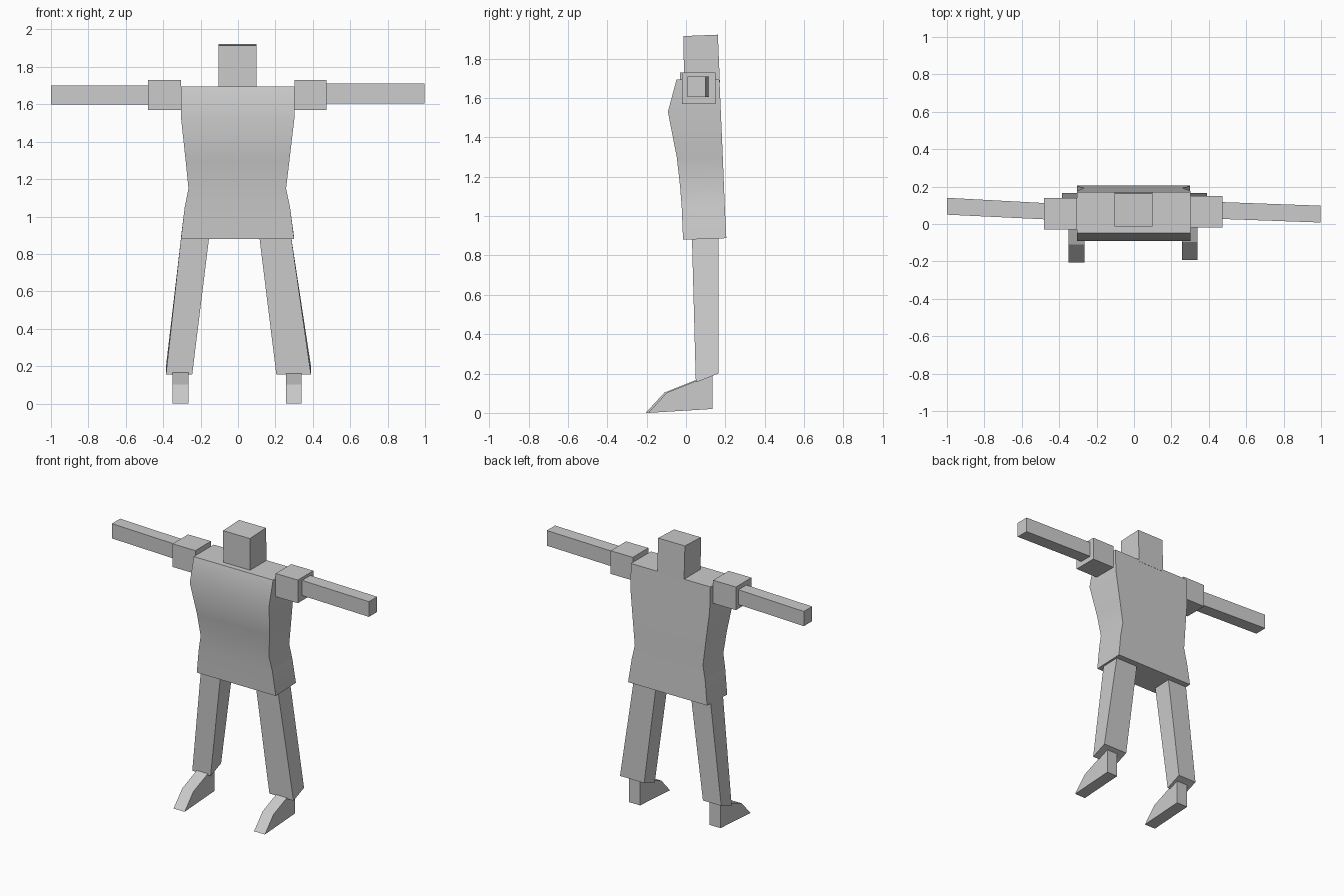
import bpy, bmesh, math

if "Cube" in bpy.data.objects:
    bpy.data.objects.remove(bpy.data.objects["Cube"])

grey = bpy.data.materials.new("plain_grey")
grey.diffuse_color = (0.6, 0.6, 0.6, 1)
grey.use_nodes = True
grey.node_tree.nodes["Principled BSDF"].inputs["Base Color"].default_value = grey.diffuse_color


def loft(name, rings):
    """Solid skin through a list of rings with equal point counts."""
    bm = bmesh.new()
    loops = [[bm.verts.new(p) for p in ring] for ring in rings]
    n = len(loops[0])
    for a, b in zip(loops, loops[1:]):
        for i in range(n):
            j = (i + 1) % n
            bm.faces.new((a[i], a[j], b[j], b[i]))
    bm.faces.new(loops[0][::-1])
    bm.faces.new(loops[-1])
    bmesh.ops.recalc_face_normals(bm, faces=bm.faces)
    mesh = bpy.data.meshes.new(name)
    bm.to_mesh(mesh)
    bm.free()
    mesh.materials.append(grey)
    ob = bpy.data.objects.new(name, mesh)
    bpy.context.collection.objects.link(ob)
    return ob


def level(x0, x1, y0, y1, zf, zb=None):
    """Rectangle across x and y; front and back heights may differ."""
    zb = zf if zb is None else zb
    return [(x0, y0, zf), (x1, y0, zf), (x1, y1, zb), (x0, y1, zb)]


def upright(x, y0, y1, z0, z1):
    """Rectangle across y and z at a given x."""
    return [(x, y0, z0), (x, y1, z0), (x, y1, z1), (x, y0, z1)]


# Torso: chest bulge, waist and hips
torso = loft("torso", [
    level(-0.305, 0.30, -0.015, 0.205, 0.88, 0.888),
    level(-0.285, 0.278, -0.022, 0.197, 1.05),
    level(-0.265, 0.257, -0.03, 0.193, 1.15),
    level(-0.28, 0.275, -0.047, 0.187, 1.30),
    level(-0.305, 0.302, -0.092, 0.177, 1.53),
    level(-0.305, 0.302, -0.048, 0.17, 1.695),
])
bpy.context.view_layer.objects.active = torso
torso.select_set(True)
bpy.ops.object.shade_smooth_by_angle(angle=math.radians(30))
torso.select_set(False)

# Head
loft("head", [level(-0.105, 0.10, -0.01, 0.172, 1.68),
              level(-0.105, 0.10, -0.013, 0.162, 1.915, 1.922)])

# Shoulders and arms
loft("left_shoulder", [upright(-0.48, -0.03, 0.14, 1.57, 1.73),
                       upright(-0.305, -0.03, 0.14, 1.57, 1.73)])
loft("right_shoulder", [upright(0.302, -0.02, 0.15, 1.57, 1.73),
                        upright(0.472, -0.02, 0.15, 1.57, 1.73)])
loft("left_arm", [upright(-1.0, 0.05, 0.14, 1.598, 1.70),
                  upright(-0.478, 0.025, 0.112, 1.598, 1.70)])
loft("right_arm", [upright(0.47, 0.027, 0.117, 1.605, 1.71),
                   upright(0.997, 0.008, 0.098, 1.605, 1.71)])

# Splayed legs with slanted cuffs
loft("left_leg", [level(-0.385, -0.245, 0.05, 0.165, 0.155, 0.20),
                  level(-0.303, -0.153, 0.03, 0.165, 0.90)])
loft("right_leg", [level(0.205, 0.39, 0.05, 0.165, 0.155, 0.20),
                   level(0.113, 0.283, 0.03, 0.165, 0.90)])

# Wedge-shaped feet
foot_profile = [(0.127, 0.02), (-0.20, 0.0), (-0.105, 0.103),
                (0.05, 0.165), (0.127, 0.19)]
for name, x0, x1, dy in (("left_foot", -0.35, -0.265, -0.005),
                         ("right_foot", 0.257, 0.34, 0.008)):
    loft(name, [[(x, y + dy, z) for y, z in foot_profile] for x in (x0, x1)])
